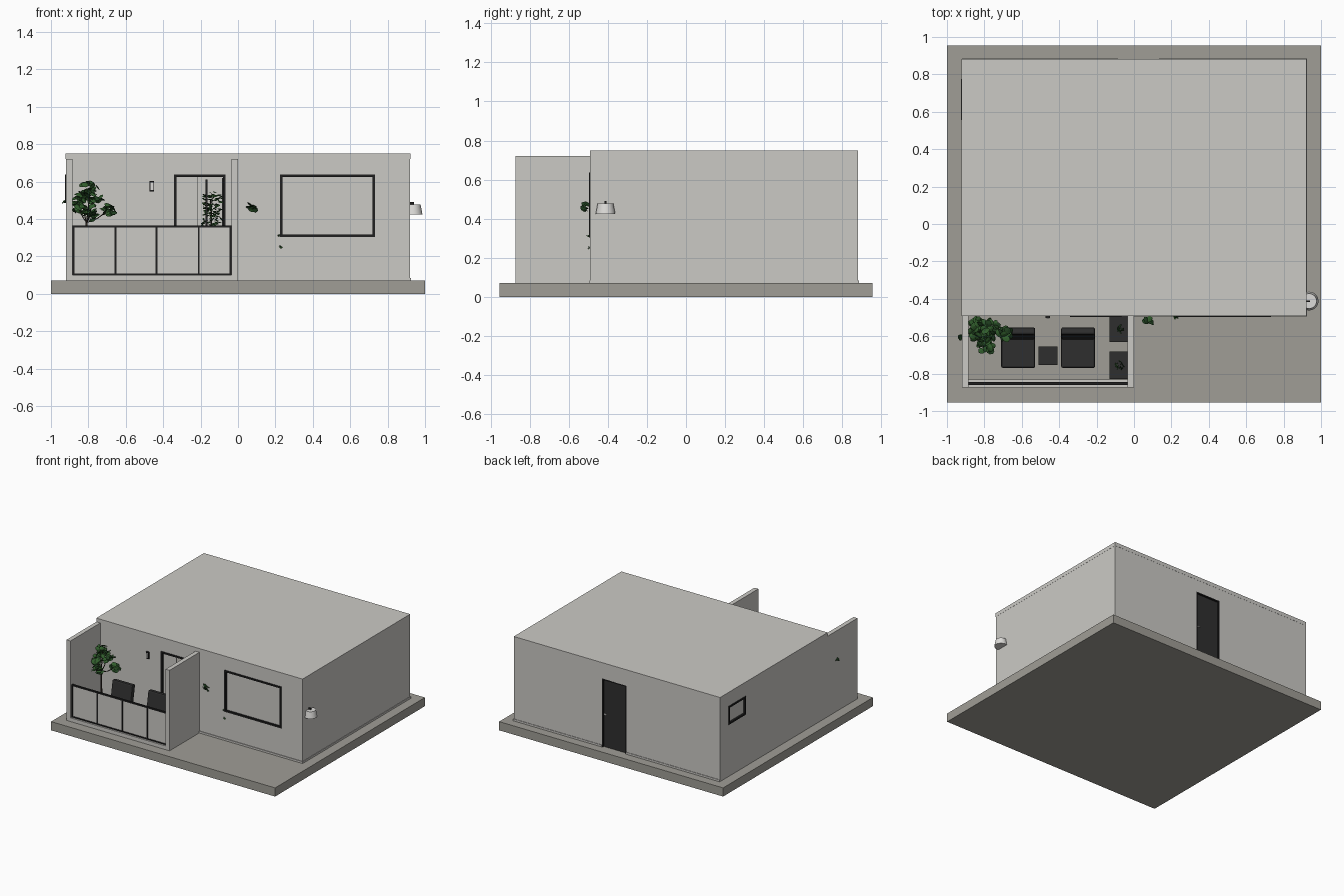
import bpy, bmesh, math, random
from mathutils import Vector, Matrix

if "Cube" in bpy.data.objects:
    bpy.data.objects.remove(bpy.data.objects["Cube"])

random.seed(4)


def material(name, r, g, b):
    m = bpy.data.materials.new(name)
    m.diffuse_color = (r, g, b, 1)
    m.use_nodes = True
    m.node_tree.nodes["Principled BSDF"].inputs["Base Color"].default_value = m.diffuse_color
    return m


WALL = material("pale wall", 0.60, 0.59, 0.56)
SLAB = material("concrete base", 0.35, 0.34, 0.305)
BLACK = material("black metal", 0.014, 0.014, 0.014)
DARK = material("charcoal fabric", 0.028, 0.028, 0.028)
LEAF = material("leaf green", 0.03, 0.11, 0.025)
LEAF2 = material("deep leaf green", 0.014, 0.05, 0.014)
WHITE = material("lamp white", 0.72, 0.71, 0.69)
BARK = material("brown bark", 0.035, 0.025, 0.018)


def finish(name, bm, *mats):
    me = bpy.data.meshes.new(name)
    bm.to_mesh(me)
    bm.free()
    for m in mats:
        me.materials.append(m)
    ob = bpy.data.objects.new(name, me)
    bpy.context.collection.objects.link(ob)
    return ob


def add_box(bm, x0, x1, y0, y1, z0, z1):
    mat = Matrix.Translation(((x0 + x1) / 2, (y0 + y1) / 2, (z0 + z1) / 2))
    mat = mat @ Matrix.Diagonal((x1 - x0, y1 - y0, z1 - z0, 1))
    bmesh.ops.create_cube(bm, size=1, matrix=mat)


def boxes(name, mat, *dims, bevel=0):
    bm = bmesh.new()
    for d in dims:
        add_box(bm, *d)
    ob = finish(name, bm, mat)
    if bevel:
        mod = ob.modifiers.new("soft edges", 'BEVEL')
        mod.width, mod.segments = bevel, 2
    return ob


def cone(name, mat, c, r0, r1, z0, z1, n=24):
    bm = bmesh.new()
    bmesh.ops.create_cone(bm, cap_ends=True, segments=n, radius1=r0, radius2=r1, depth=z1 - z0,
                          matrix=Matrix.Translation((c[0], c[1], (z0 + z1) / 2)))
    for f in bm.faces:
        f.smooth = len(f.verts) == 4
    return finish(name, bm, mat)


def stem(name, mat, pts, r):
    cu = bpy.data.curves.new(name, 'CURVE')
    cu.dimensions, cu.bevel_depth, cu.bevel_resolution = '3D', r, 1
    sp = cu.splines.new('POLY')
    sp.points.add(len(pts) - 1)
    for p, q in zip(sp.points, pts):
        p.co = (*q, 1)
    cu.materials.append(mat)
    ob = bpy.data.objects.new(name, cu)
    bpy.context.collection.objects.link(ob)


def foliage(name, clumps, count, size, stretch=1.0):
    """Rounded, slightly folded leaves scattered inside ellipsoid clumps (x, y, z, radius)."""
    bm = bmesh.new()
    for x, y, z, rad in clumps:
        for _ in range(count):
            d = Vector([random.gauss(0, 1) for _ in range(3)]).normalized() * rad * random.random() ** 0.4
            s = size * random.uniform(0.7, 1.1)
            rot = Matrix.Rotation(random.uniform(0, 6.28), 4, 'Z') @ Matrix.Rotation(random.uniform(-1, 1), 4, 'X')
            rot = rot @ Matrix.Rotation(random.uniform(-0.7, 0.7), 4, 'Y')
            mat = Matrix.Translation(Vector((x, y, z)) + d) @ rot
            mid = bm.verts.new(mat @ Vector((0, 0, s * 0.25)))
            ring = [bm.verts.new(mat @ Vector((math.cos(a) * s, math.sin(a) * s * stretch, 0)))
                    for a in [k * math.tau / 9 for k in range(9)]]
            tone = random.random() < 0.45
            for k in range(9):
                f = bm.faces.new((mid, ring[k], ring[(k + 1) % 9]))
                f.material_index = int(tone)
    return finish(name, bm, LEAF, LEAF2)


# Base slab and interior floor
boxes("base_slab", SLAB, (-1, 1, -0.955, 0.955, 0, 0.07))
T = 0.035
F0, F1, B0, B1, Z0, Z1 = -0.49, -0.455, 0.845, 0.88, 0.07, 0.72

# House walls, left open around doors and windows
boxes("front_wall", WALL,
      (-0.92, -0.34, F0, F1, Z0, Z1), (-0.34, -0.07, F0, F1, 0.63, Z1), (-0.07, 0.23, F0, F1, Z0, Z1),
      (0.23, 0.73, F0, F1, Z0, 0.31), (0.23, 0.73, F0, F1, 0.63, Z1), (0.73, 0.92, F0, F1, Z0, Z1))
boxes("back_wall", WALL, (-0.92, -0.085, B0, B1, Z0, Z1), (-0.085, 0.135, B0, B1, 0.62, Z1),
      (0.135, 0.92, B0, B1, Z0, Z1))
boxes("right_wall", WALL, (0.92 - T, 0.92, F1, B0, Z0, Z1))
boxes("left_wall", WALL, (-0.92, -0.885, F1, 0.555, Z0, Z1), (-0.92, -0.885, 0.775, B0, Z0, Z1),
      (-0.92, -0.885, 0.555, 0.775, Z0, 0.49), (-0.92, -0.885, 0.555, 0.775, 0.63, Z1))
boxes("roof", WALL, (-0.921, 0.921, -0.492, 0.881, 0.72, 0.75))
boxes("skirting", WALL, (0.0, 0.924, -0.495, -0.49, 0.07, 0.085), (0.92, 0.924, -0.49, 0.884, 0.07, 0.085),
      (0.135, 0.92, 0.88, 0.884, 0.07, 0.085), (-0.92, -0.085, 0.88, 0.884, 0.07, 0.085))

# Balcony side walls and kerb
for side, x in (("left", -0.92), ("right", -0.035)):
    boxes(side + "_balcony_wall", WALL, (x, x + T, -0.873, F0, Z0, 0.72))
boxes("balcony_kerb", WALL, (-0.885, -0.035, -0.873, -0.832, Z0, 0.1))

# Balcony railing with infill panels
posts = [(x - 0.005, x + 0.005, -0.859, -0.847, 0.1, 0.36) for x in (-0.88, -0.655, -0.435, -0.21, -0.04)]
boxes("railing_frame", BLACK, (-0.885, -0.035, -0.86, -0.845, 0.353, 0.364),
      (-0.885, -0.035, -0.86, -0.845, 0.1, 0.109), *posts)
boxes("railing_panels", WALL, (-0.88, -0.04, -0.855, -0.85, 0.109, 0.353))


# Window and door frames
def frame(name, a0, a1, z0, z1, b0, b1, w=0.013, side=False, sill=True):
    parts = [(a0, a0 + w, z0, z1), (a1 - w, a1, z0, z1), (a0 + w, a1 - w, z1 - w, z1)]
    if sill:
        parts.append((a0 + w, a1 - w, z0, z0 + w))
    boxes(name, BLACK, *[((b0, b1, p, q, r, s) if side else (p, q, b0, b1, r, s)) for p, q, r, s in parts])


frame("front_window_frame", 0.225, 0.733, 0.303, 0.637, -0.497, -0.45)
boxes("front_window_pane", WALL, (0.235, 0.725, -0.482, -0.476, 0.315, 0.625))
frame("left_window_frame", 0.555, 0.775, 0.49, 0.637, -0.926, -0.88, side=True)
boxes("left_window_pane", WALL, (-0.91, -0.904, 0.565, 0.765, 0.5, 0.625))
frame("balcony_door_frame", -0.342, -0.067, 0.07, 0.637, -0.497, -0.45)
boxes("balcony_door_pane", WALL, (-0.33, -0.215, -0.478, -0.472, 0.07, 0.625))
boxes("balcony_door_stile", BLACK, (-0.173, -0.163, -0.47, -0.46, 0.07, 0.61))
boxes("back_door", DARK, (-0.085, 0.135, 0.85, 0.868, 0.07, 0.61))
frame("back_door_frame", -0.085, 0.135, 0.07, 0.622, 0.845, 0.88, w=0.01, sill=False)
boxes("back_door_handle", WHITE, (0.1, 0.12, 0.868, 0.876, 0.33, 0.338))

# Wall lights
boxes("balcony_wall_light", BLACK, (-0.472, -0.448, -0.502, -0.49, 0.548, 0.603))
boxes("balcony_wall_light_face", WHITE, (-0.467, -0.453, -0.505, -0.502, 0.556, 0.595))
cone("side_lamp_shade", WHITE, (0.936, -0.412), 0.05, 0.04, 0.425, 0.478, 32)
boxes("side_lamp_bracket", BLACK, (0.915, 0.94, -0.416, -0.408, 0.478, 0.49))

# Balcony armchairs and side table
for side, x in (("left", -0.71), ("right", -0.39)):
    boxes(side + "_chair_seat", DARK, (x, x + 0.182, -0.77, -0.57, 0.1, 0.2), bevel=0.01)
    back = boxes(side + "_chair_back", DARK, (x, x + 0.182, -0.02, 0.02, 0, 0.2), bevel=0.01)
    back.location = (0, -0.605, 0.15)
    back.rotation_euler.x = -0.17
    boxes(side + "_chair_legs", BLACK, *[(x + a, x + a + 0.012, b, b + 0.012, 0.07, 0.11)
                                         for a in (0.01, 0.16) for b in (-0.76, -0.59)])
boxes("side_table", DARK, (-0.51, -0.41, -0.753, -0.655, 0.15, 0.165))
boxes("side_table_legs", BLACK, *[(a, a + 0.01, b, b + 0.01, 0.07, 0.15)
                                  for a in (-0.505, -0.425) for b in (-0.748, -0.67)])

# Planters with low shoots
for k, (y0, y1) in enumerate(((-0.63, -0.493), (-0.83, -0.682))):
    boxes(f"planter_{k + 1}", DARK, (-0.132, -0.036, y0, y1, 0.07, 0.2))
    foliage(f"planter_shoots_{k + 1}", [(-0.08, (y0 + y1) / 2, 0.22, 0.026)], 14, 0.01, 0.4)

# Balcony tree
cone("tree_pot", DARK, (-0.81, -0.58), 0.04, 0.052, 0.07, 0.17)
root = (-0.81, -0.58, 0.17)
fork = (-0.81, -0.585, 0.38)
clumps = [(-0.79, -0.60, 0.565, 0.045), (-0.855, -0.58, 0.47, 0.04), (-0.775, -0.56, 0.50, 0.045),
          (-0.695, -0.585, 0.445, 0.035), (-0.79, -0.65, 0.43, 0.04), (-0.84, -0.535, 0.52, 0.03)]
stem("tree_trunk", BARK, [root, (-0.815, -0.58, 0.28), fork], 0.006)
for k, c in enumerate(clumps):
    stem(f"tree_branch_{k + 1}", BARK, [fork, ((c[0] - 0.81) / 2, (c[1] - 0.585) / 2, c[2] * 0.5 + 0.18), c[:3]], 0.003)
foliage("tree_leaves", clumps, 20, 0.024, 0.8)
foliage("tree_outer_leaf", [(-0.925, -0.605, 0.49, 0.008)], 3, 0.016, 0.8)

# Indoor plant seen through the balcony door
cone("indoor_pot", DARK, (-0.14, -0.36), 0.045, 0.055, 0.07, 0.2)
stem("indoor_plant_stem", BARK, [(-0.14, -0.36, 0.2), (-0.145, -0.36, 0.5)], 0.005)
foliage("indoor_plant_leaves", [(-0.14, -0.36, z, 0.055) for z in (0.38, 0.44, 0.5)], 40, 0.016, 0.45)

# Leaves that poke out through the front wall
foliage("wall_leaf", [(0.08, -0.52, 0.465, 0.022)], 7, 0.022, 0.8)
foliage("sill_leaves", [(0.222, -0.497, 0.31, 0.012), (0.225, -0.495, 0.25, 0.008)], 4, 0.011, 0.5)
